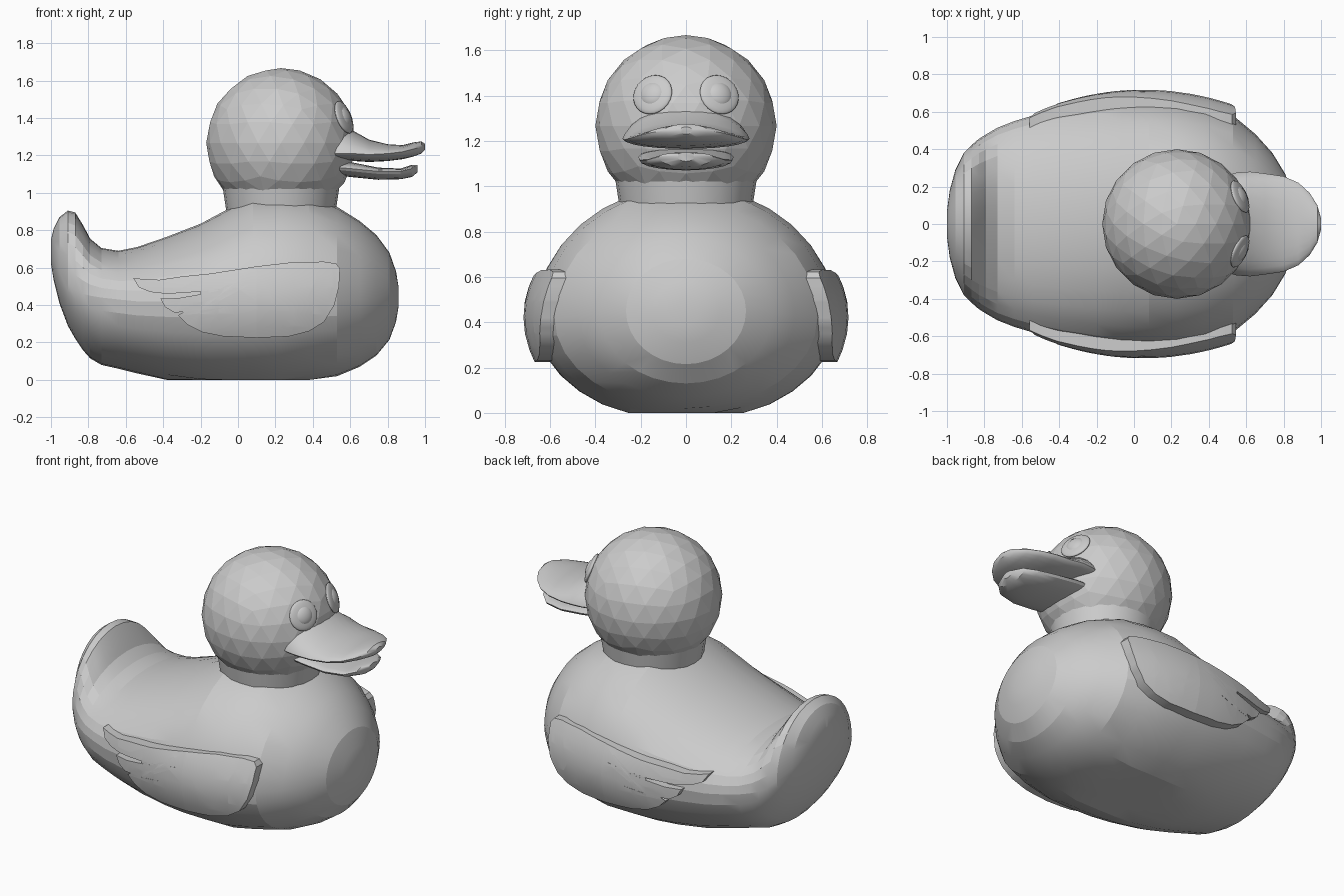
import bpy, bmesh, math
from mathutils import Vector

if "Cube" in bpy.data.objects:
    bpy.data.objects.remove(bpy.data.objects["Cube"])


def finish(name, bm, angle):
    """Turn a bmesh into a named object; angle 0 keeps flat facets."""
    bmesh.ops.recalc_face_normals(bm, faces=bm.faces)
    me = bpy.data.meshes.new(name)
    bm.to_mesh(me)
    bm.free()
    ob = bpy.data.objects.new(name, me)
    bpy.context.collection.objects.link(ob)
    if angle:
        bpy.ops.object.select_all(action='DESELECT')
        ob.select_set(True)
        bpy.context.view_layer.objects.active = ob
        bpy.ops.object.shade_smooth_by_angle(angle=math.radians(angle))
    return ob


def loft(name, stations, segs, angle, peak=1.0):
    """Skin ovals along x; station = x, bottom, top, half width, widest height."""
    bm = bmesh.new()
    rings = []
    for x, bot, top, hw, mid in stations:
        ring = []
        for i in range(segs):
            a = 2 * math.pi * i / segs
            s = math.sin(a)
            z = mid + (top - mid) * s ** peak if s > 0 else mid + (mid - bot) * s
            ring.append(bm.verts.new((x, hw * math.cos(a), max(z, 0))))
        rings.append(ring)
    for r, q in zip(rings, rings[1:]):
        for i in range(segs):
            j = (i + 1) % segs
            bm.faces.new((r[i], r[j], q[j], q[i]))
    bm.faces.new(rings[0])
    bm.faces.new(rings[-1])
    return finish(name, bm, angle)


# Body with upturned tail
loft("body", [
    (-1.0, .62, .75, .07, .68), (-.985, .53, .81, .18, .64), (-.955, .41, .87, .29, .58),
    (-.91, .29, .905, .38, .52), (-.87, .22, .895, .42, .48), (-.83, .16, .83, .455, .46),
    (-.79, .115, .755, .48, .45), (-.73, .08, .705, .515, .44), (-.64, .06, .69, .55, .43),
    (-.54, .035, .71, .58, .42), (-.38, -.005, .765, .615, .42), (-.2, -.03, .835, .645, .42),
    (-.06, -.04, .91, .66, .42), (.08, -.04, .99, .665, .42), (.23, -.04, 1.0, .66, .42),
    (.38, -.01, .985, .635, .42), (.53, .02, .925, .58, .42), (.65, .07, .85, .48, .43),
    (.74, .13, .775, .38, .44), (.81, .215, .68, .265, .45), (.845, .31, .58, .15, .45),
    (.858, .39, .5, .06, .45)], 32, 14)

# Neck collar
bm = bmesh.new()
bmesh.ops.create_cone(bm, cap_ends=True, segments=24, radius1=.292, radius2=.312, depth=.13)
bmesh.ops.translate(bm, verts=bm.verts, vec=(.23, 0, .965))
finish("neck", bm, 30)

# Faceted head
HEAD = Vector((.23, 0, 1.267))
bm = bmesh.new()
bmesh.ops.create_icosphere(bm, subdivisions=3, radius=.4)
bmesh.ops.translate(bm, verts=bm.verts, vec=HEAD)
finish("head", bm, 0)

# Beak halves
loft("upper_beak", [
    (.46, 1.17, 1.37, .25, 1.21), (.55, 1.175, 1.365, .275, 1.21), (.62, 1.17, 1.33, .28, 1.21),
    (.7, 1.165, 1.285, .27, 1.205), (.8, 1.17, 1.26, .255, 1.21), (.88, 1.18, 1.255, .22, 1.22),
    (.94, 1.195, 1.27, .165, 1.235), (.98, 1.21, 1.275, .1, 1.245), (1.0, 1.23, 1.262, .03, 1.247)],
    24, 30, 1.3)
loft("lower_beak", [
    (.48, 1.1, 1.17, .2, 1.14), (.6, 1.085, 1.165, .21, 1.13), (.75, 1.07, 1.135, .205, 1.115),
    (.87, 1.073, 1.13, .175, 1.115), (.93, 1.085, 1.15, .12, 1.13), (.96, 1.11, 1.15, .04, 1.135)],
    20, 30)

# Wing outline in x, z: three feather tips with slits between them
WING = [(-.56, .545), (-.53, .495), (-.47, .47), (-.38, .46), (-.2, .472), (.06, .507),
        (-.2, .458), (-.32, .437), (-.415, .435), (-.39, .39), (-.34, .36), (-.2, .37), (-.06, .39),
        (-.2, .355), (-.32, .345), (-.27, .295), (-.19, .255), (-.08, .233), (.1, .225),
        (.27, .232), (.38, .26), (.46, .31), (.515, .4), (.54, .5), (.545, .595), (.525, .622),
        (.46, .632), (.3, .63), (.1, .607), (-.15, .568), (-.3, .553), (-.42, .535), (-.5, .538)]


def wing(name, side):
    bm = bmesh.new()
    bm.faces.new([bm.verts.new((x, 0, z)) for x, z in WING])
    bmesh.ops.triangulate(bm, faces=bm.faces[:], ngon_method='EAR_CLIP')
    cuts = [((-.5 + .1 * i, 0, 0), (1, 0, 0)) for i in range(11)]
    cuts += [((0, 0, .28 + .07 * i), (0, 0, 1)) for i in range(5)]
    for co, no in cuts:
        bmesh.ops.bisect_plane(bm, geom=bm.verts[:] + bm.edges[:] + bm.faces[:],
                               plane_co=co, plane_no=no)
    outer = set(bm.verts)
    bmesh.ops.extrude_face_region(bm, geom=bm.faces[:], use_keep_orig=True)
    for v in bm.verts:
        bulge = .718 - .35 * (v.co.x - .05) ** 2 - 1.3 * (v.co.z - .42) ** 2
        v.co.y = side * (bulge - (0 if v in outer else .1))
    finish(name, bm, 30)


def eye(name, side, radius, height):
    out = Vector((.343, side * .15, .14)).normalized()
    bpy.ops.mesh.primitive_uv_sphere_add(segments=24, ring_count=10, location=HEAD + out * .392,
                                         rotation=out.to_track_quat('Z', 'Y').to_euler())
    ob = bpy.context.object
    ob.name = name
    ob.scale = (radius, radius, height)
    bpy.ops.object.shade_smooth()


# Wings and eyes on both sides
for label, side in (("left", 1), ("right", -1)):
    wing(label + "_wing", side)
    eye(label + "_eye_rim", side, .092, .022)
    eye(label + "_pupil", side, .06, .032)
